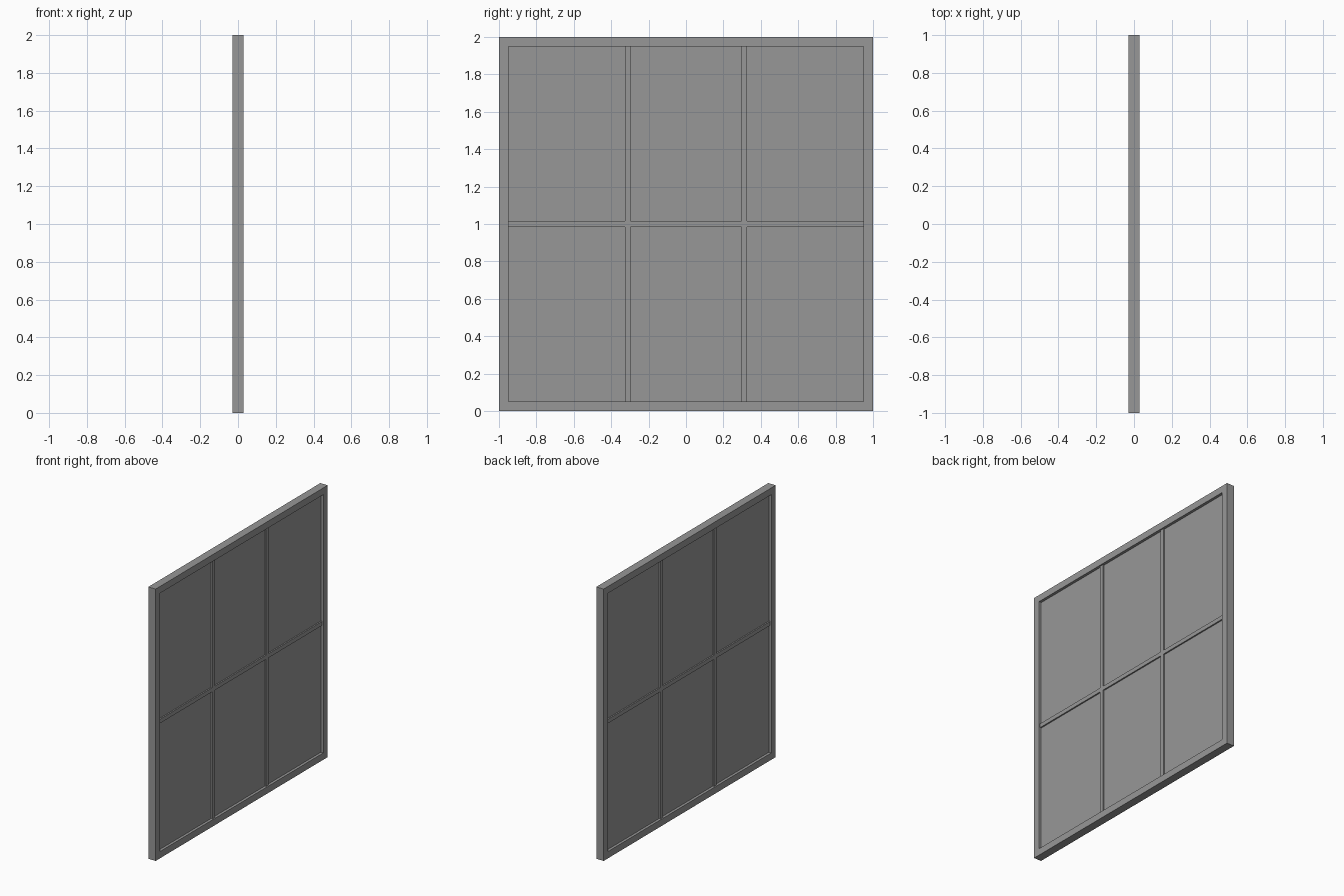
import bpy
import math

if "Cube" in bpy.data.objects:
    bpy.data.objects.remove(bpy.data.objects["Cube"])

SIZE = 2.0         # overall width and height
BORDER = 0.05      # visible width of the outer frame
BAR = 0.03         # width of the glazing bars
BAR_Y = 0.312      # distance of the upright bars from the centre
BAR_DEPTH = 0.04

grey = bpy.data.materials.new("dark_grey")
grey.diffuse_color = (0.31, 0.31, 0.31, 1)
grey.use_nodes = True
grey.node_tree.nodes["Principled BSDF"].inputs["Base Color"].default_value = grey.diffuse_color


def box(name, centre, dims):
    bpy.ops.mesh.primitive_cube_add(size=1, location=centre)
    obj = bpy.context.object
    obj.name = name
    obj.scale = dims
    bpy.ops.object.transform_apply(location=False, rotation=False, scale=True)
    obj.data.materials.append(grey)
    return obj


# Outer frame: square profile with a square hole, extruded to its thickness
curve = bpy.data.curves.new("outer_frame", "CURVE")
curve.dimensions = "2D"
curve.fill_mode = "BOTH"
curve.extrude = 0.03
for half in (SIZE / 2, SIZE / 2 - BORDER):
    spline = curve.splines.new("POLY")
    spline.points.add(3)
    for point, (u, v) in zip(spline.points, ((-1, -1), (1, -1), (1, 1), (-1, 1))):
        point.co = (u * half, v * half, 0, 1)
    spline.use_cyclic_u = True
frame = bpy.data.objects.new("outer_frame", curve)
bpy.context.collection.objects.link(frame)
frame.location = (0, 0, SIZE / 2)
frame.rotation_euler = (math.radians(90), 0, math.radians(90))
bpy.ops.object.select_all(action="DESELECT")
frame.select_set(True)
bpy.context.view_layer.objects.active = frame
bpy.ops.object.convert(target="MESH")
bpy.ops.object.shade_flat()
frame = bpy.context.object
frame.data.materials.clear()
frame.data.materials.append(grey)

# Glass sheet filling the opening
opening = SIZE - 2 * BORDER
box("glass_pane", (0, 0, SIZE / 2), (0.02, opening, opening))

# Horizontal glazing bar across the middle
box("horizontal_bar", (0, 0, SIZE / 2), (BAR_DEPTH, opening, BAR))

# Upright glazing bars, in two lengths above and below the horizontal one
length = (opening - BAR) / 2
for side in (-1, 1):
    for level in (-1, 1):
        z = SIZE / 2 + level * (BAR + length) / 2
        box("upright_bar", (0, side * BAR_Y, z), (BAR_DEPTH, BAR, length))
